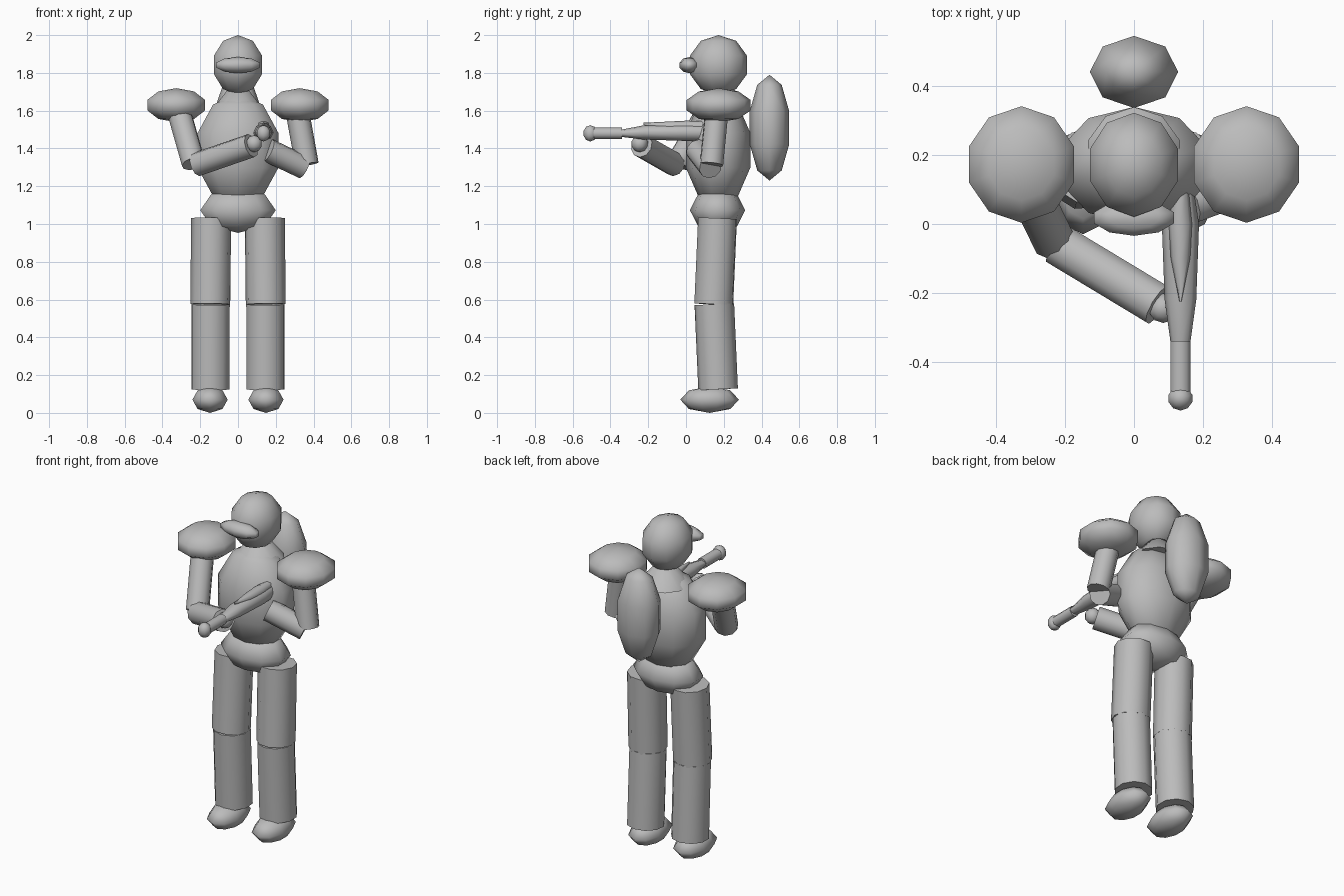
import bpy
import bmesh
import math
from mathutils import Matrix, Vector

cube = bpy.data.objects.get("Cube")
if cube:
    bpy.data.objects.remove(cube, do_unlink=True)

GREY = (0.5, 0.5, 0.5, 1.0)
grey = bpy.data.materials.new("plain grey")
grey.use_nodes = True
grey.diffuse_color = GREY
grey.node_tree.nodes["Principled BSDF"].inputs["Base Color"].default_value = GREY


def finish(bm, name, sharp_angle=180):
    """Turn a bmesh into a smooth-shaded grey object."""
    bmesh.ops.recalc_face_normals(bm, faces=bm.faces)
    mesh = bpy.data.meshes.new(name)
    bm.to_mesh(mesh)
    bm.free()
    mesh.materials.append(grey)
    obj = bpy.data.objects.new(name, mesh)
    bpy.context.collection.objects.link(obj)
    bpy.ops.object.select_all(action="DESELECT")
    obj.select_set(True)
    bpy.context.view_layer.objects.active = obj
    bpy.ops.object.shade_smooth_by_angle(angle=math.radians(sharp_angle))
    return obj


def ellipsoid(name, centre, radii, rings=5, sides=10):
    bm = bmesh.new()
    bmesh.ops.create_uvsphere(bm, u_segments=sides, v_segments=rings, radius=1)
    place = Matrix.Translation(centre) @ Matrix.Diagonal((*radii, 1))
    bmesh.ops.transform(bm, matrix=place, verts=bm.verts)
    return finish(bm, name)


def limb(name, start, end, r_start, r_end=None, sides=10):
    """Straight capped tube between two points."""
    start, end = Vector(start), Vector(end)
    axis = end - start
    bm = bmesh.new()
    bmesh.ops.create_cone(bm, cap_ends=True, segments=sides, radius1=r_start,
                          radius2=r_start if r_end is None else r_end,
                          depth=axis.length)
    turn = axis.to_track_quat("Z", "Y").to_matrix().to_4x4()
    bmesh.ops.transform(bm, matrix=Matrix.Translation((start + end) / 2) @ turn,
                        verts=bm.verts)
    return finish(bm, name, 60)


def loft(name, x, sections, sides=8):
    """Skin oval sections (y, z, half width, half height) along y."""
    bm = bmesh.new()
    loops = []
    for y, z, w, h in sections:
        angles = [2 * math.pi * i / sides for i in range(sides)]
        loops.append([bm.verts.new((x + w * math.cos(a), y, z + h * math.sin(a)))
                      for a in angles])
    for a, b in zip(loops, loops[1:]):
        for i in range(sides):
            j = (i + 1) % sides
            bm.faces.new((a[i], a[j], b[j], b[i]))
    bm.faces.new(loops[0])
    bm.faces.new(loops[-1])
    return finish(bm, name, 60)


# Head and body
ellipsoid("head", (0, 0.172, 1.842), (0.141, 0.159, 0.158))
ellipsoid("visor", (0, 0.018, 1.841), (0.128, 0.055, 0.043))
neck = limb("neck", (0, 0.2, 1.61), (0, 0.2, 1.72), 0.14, 0.05)
ellipsoid("torso", (0, 0.17, 1.39), (0.236, 0.179, 0.3))
ellipsoid("pelvis", (0, 0.167, 1.073), (0.21, 0.146, 0.12), rings=4)
ellipsoid("back_tank", (0, 0.442, 1.51), (0.135, 0.11, 0.28), sides=8)

# Mirrored shoulders, legs and feet
for side, s in (("left", 1), ("right", -1)):
    ellipsoid(side + "_shoulder_pad", (s * 0.327, 0.173, 1.629), (0.169, 0.178, 0.09))
    limb(side + "_thigh", (s * 0.142, 0.167, 1.03), (s * 0.147, 0.147, 0.575), 0.106)
    limb(side + "_shin", (s * 0.145, 0.15, 0.575), (s * 0.146, 0.17, 0.125), 0.105)
    ellipsoid(side + "_foot", (s * 0.148, 0.125, 0.07), (0.098, 0.155, 0.07), rings=4)

# Right arm reaching across the chest
limb("right_upper_arm", (-0.32, 0.13, 1.62), (-0.235, -0.045, 1.32), 0.064)
limb("right_forearm", (-0.22, -0.06, 1.315), (0.07, -0.235, 1.415), 0.064)
ellipsoid("right_hand", (0.085, -0.245, 1.425), (0.045, 0.045, 0.045))

# Left arm tucked against the body
limb("left_upper_arm", (0.31, 0.165, 1.62), (0.365, 0.135, 1.315), 0.063)
limb("left_forearm", (0.35, 0.13, 1.3), (0.16, 0.06, 1.39), 0.063)

# Blaster pointing forward
BX = 0.135
loft("blaster_body", BX, [(0.09, 1.483, 0.04, 0.045), (0, 1.485, 0.054, 0.045),
                          (-0.22, 1.485, 0.046, 0.038), (-0.35, 1.48, 0.028, 0.018)])
loft("blaster_sight", BX, [(0.09, 1.515, 0.025, 0.03), (0, 1.515, 0.035, 0.032),
                           (-0.1, 1.518, 0.028, 0.024), (-0.225, 1.53, 0.003, 0.006)])
limb("blaster_barrel", (BX, -0.34, 1.48), (BX, -0.49, 1.48), 0.031)
ellipsoid("blaster_muzzle", (BX, -0.507, 1.48), (0.038, 0.037, 0.043))
